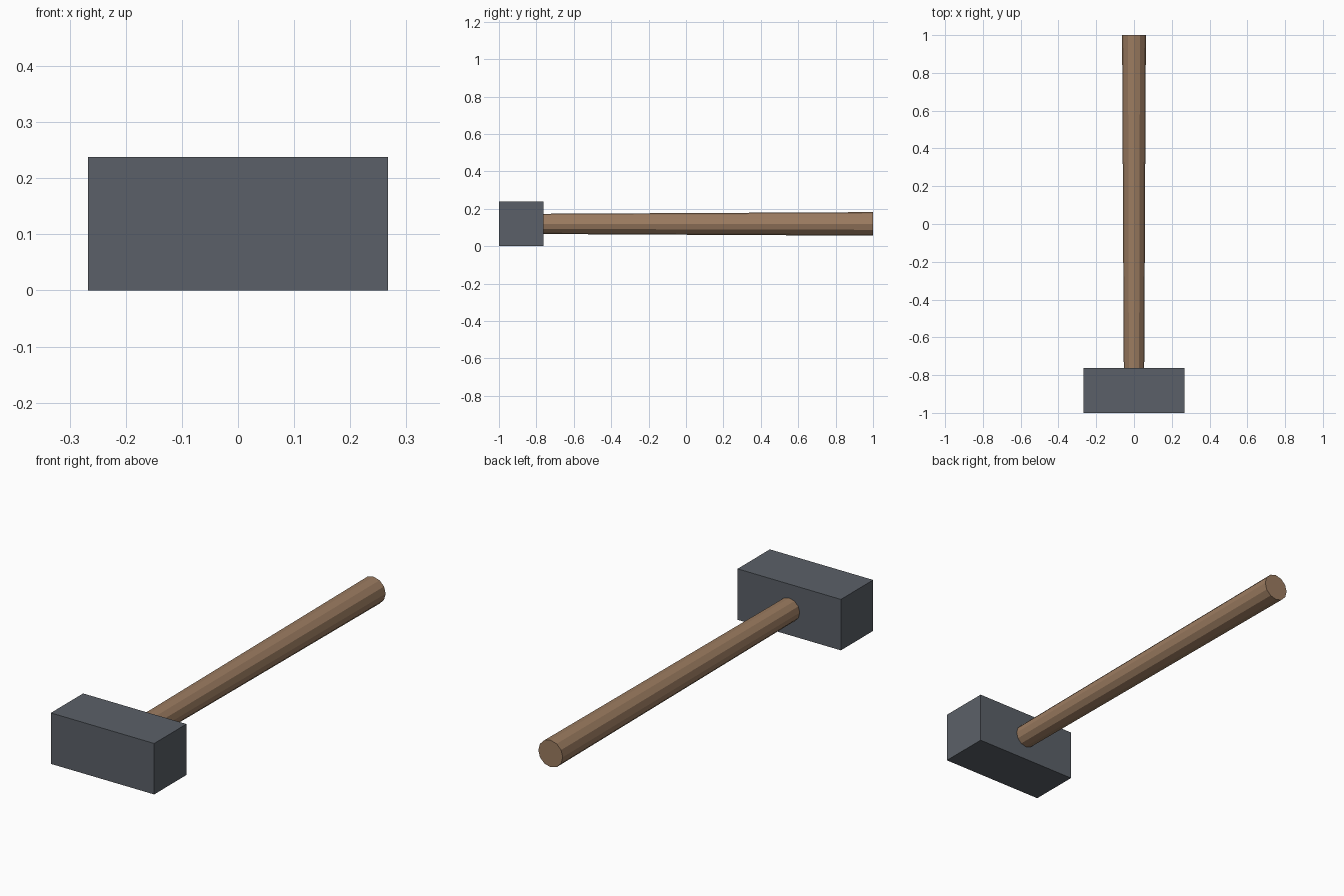
import bpy
from math import radians

cube = bpy.data.objects.get("Cube")
if cube:
    bpy.data.objects.remove(cube, do_unlink=True)


def make_material(name, rgb):
    mat = bpy.data.materials.new(name)
    mat.use_nodes = True
    mat.diffuse_color = (*rgb, 1)
    mat.node_tree.nodes["Principled BSDF"].inputs["Base Color"].default_value = (*rgb, 1)
    return mat


def finish(name, mat):
    obj = bpy.context.object
    obj.name = obj.data.name = name
    obj.data.materials.append(mat)
    return obj


steel = make_material("dark steel", (0.105, 0.118, 0.138))
wood = make_material("brown wood", (0.33, 0.2, 0.118))

MID_Z = 0.119
HEAD_BACK = -0.762

# Block head
bpy.ops.mesh.primitive_cube_add(size=1, location=(0, (HEAD_BACK - 1) / 2, MID_Z))
head = finish("hammer_head", steel)
head.scale = (0.534, HEAD_BACK + 1, 2 * MID_Z)

# Twelve-sided handle, widening slightly towards the grip end
start, end = HEAD_BACK - 0.02, 1.0
bpy.ops.mesh.primitive_cone_add(
    vertices=12, radius1=0.063, radius2=0.054, depth=end - start,
    location=(0, (start + end) / 2, MID_Z), rotation=(radians(90), 0, 0))
finish("handle", wood)
